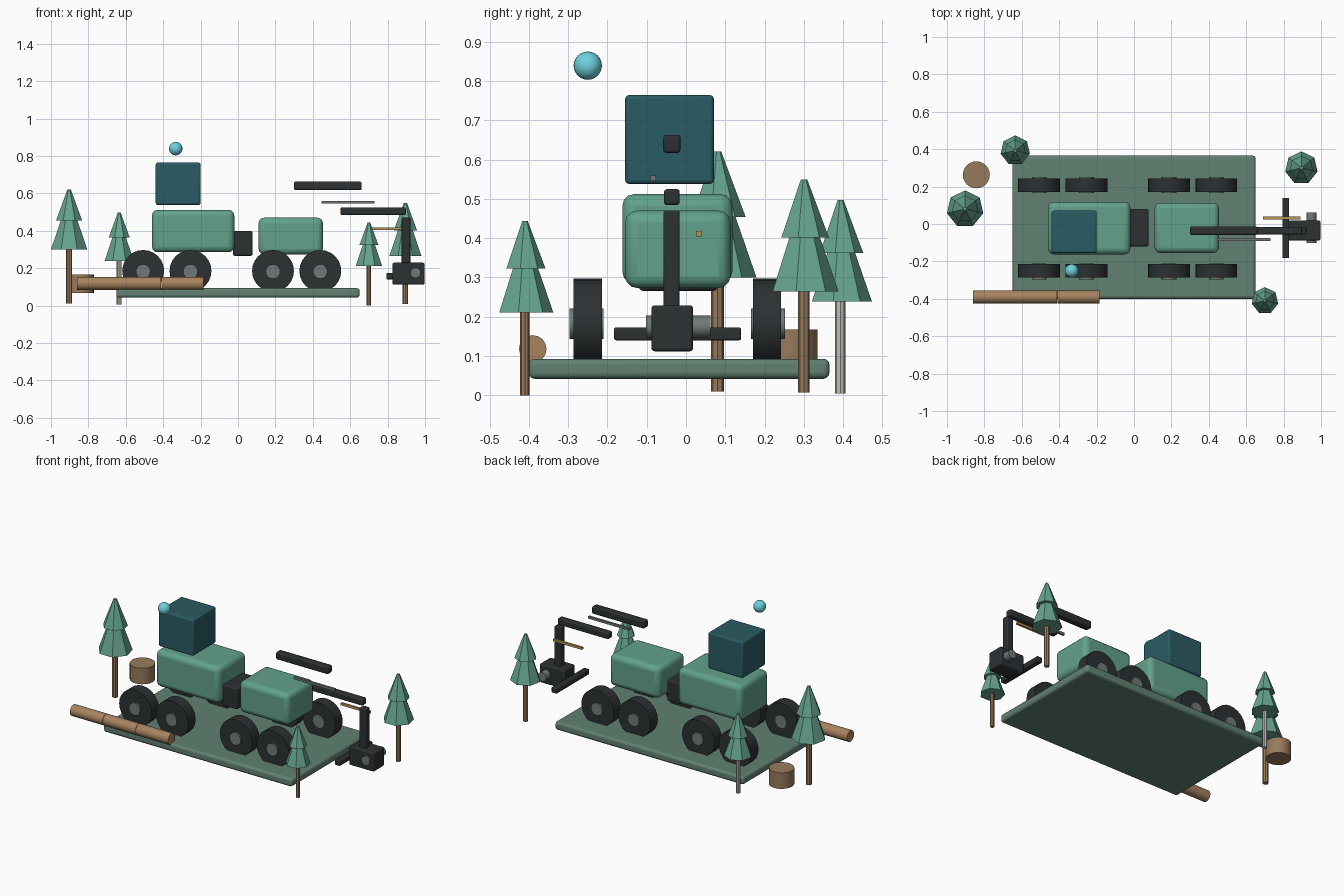
import bpy
from math import pi, radians

if "Cube" in bpy.data.objects:
    bpy.data.objects.remove(bpy.data.objects["Cube"])


def mat(name, r, g, b):
    m = bpy.data.materials.new(name)
    m.diffuse_color = tuple((c / 255) ** 2.2 for c in (r, g, b)) + (1,)
    m.use_nodes = True
    m.node_tree.nodes["Principled BSDF"].inputs["Base Color"].default_value = m.diffuse_color
    return m


GREEN = mat("paint_green", 98, 160, 139)
MOSS = mat("moss", 97, 128, 113)
TEAL = mat("cab_glass", 46, 91, 99)
DARK = mat("dark_metal", 48, 52, 54)
STEEL = mat("steel", 112, 120, 120)
BRASS = mat("brass", 176, 150, 88)
LEAF = mat("needles", 102, 163, 143)
BARK = mat("bark", 150, 122, 92)
LOG = mat("log_wood", 166, 130, 95)
BIRCH = mat("pale_bark", 190, 188, 180)
CYAN = mat("beacon_blue", 110, 208, 222)

AXIS_Y = -0.022  # centre line of the machine


def finish(name, m, smooth=True):
    o = bpy.context.object
    o.name = name
    o.data.materials.append(m)
    if smooth:
        bpy.ops.object.shade_smooth_by_angle(angle=radians(35))
    return o


def box(name, m, x, y, z, bevel=0.0, segments=3):
    """Box from (min, max) ranges, with rounded edges."""
    bpy.ops.mesh.primitive_cube_add(
        size=1, location=[(a + b) / 2 for a, b in (x, y, z)])
    o = bpy.context.object
    o.scale = [b - a for a, b in (x, y, z)]
    bpy.ops.object.transform_apply(location=False, rotation=False, scale=True)
    if bevel:
        mod = o.modifiers.new("round", 'BEVEL')
        mod.width, mod.segments = bevel, segments
    return finish(name, m, bool(bevel))


def cyl(name, m, loc, r, length, axis='Z', sides=24):
    rot = {'X': (0, pi / 2, 0), 'Y': (pi / 2, 0, 0), 'Z': (0, 0, 0)}[axis]
    bpy.ops.mesh.primitive_cylinder_add(
        vertices=sides, radius=r, depth=length, location=loc, rotation=rot)
    return finish(name, m)


def tree(name, x, y, z0, h, trunk):
    cyl(name + "_trunk", trunk, (x, y, z0 + 0.25 * h), 0.027 * h, 0.5 * h, sides=8)
    for part, r, lo, hi in (("lower", 0.163, 0.475, 0.9), ("upper", 0.118, 0.727, 1.0)):
        bpy.ops.mesh.primitive_cone_add(
            vertices=7, radius1=r * h, radius2=0.016 * h, depth=(hi - lo) * h,
            location=(x, y, z0 + (lo + hi) / 2 * h))
        finish(f"{name}_{part}_branches", LEAF, False)


# Forest floor slab
box("ground_slab", MOSS, (-0.65, 0.65), (-0.40, 0.365), (0.042, 0.093), 0.015)

# Articulated body and cab
box("rear_body", GREEN, (-0.46, -0.02), (-0.162, 0.118), (0.285, 0.512), 0.03)
box("front_body", GREEN, (0.11, 0.454), (-0.155, 0.113), (0.273, 0.47), 0.03)
box("joint", DARK, (-0.027, 0.078), (-0.12, 0.08), (0.266, 0.398), 0.01)
box("cab", TEAL, (-0.44, -0.20), (-0.155, 0.071), (0.538, 0.764), 0.01)

# Beacon
bpy.ops.mesh.primitive_uv_sphere_add(
    segments=24, ring_count=12, radius=0.036, location=(-0.333, -0.25, 0.839))
finish("beacon", CYAN)

# Wheels with hubs
for i, x in enumerate((-0.507, -0.254, 0.187, 0.44)):
    for side in (-1, 1):
        y = AXIS_Y + side * 0.228
        cyl(f"wheel_{i}_{side}", DARK, (x, y, 0.185), 0.112, 0.072, 'Y')
        cyl(f"hub_{i}_{side}", STEEL, (x, y + side * 0.003, 0.182), 0.039, 0.086, 'Y', 16)

# Crane boom, arm and hydraulic rods
box("boom", DARK, (0.30, 0.66), (-0.058, -0.014), (0.617, 0.663), 0.008)
box("arm", DARK, (0.547, 0.897), (-0.056, -0.016), (0.484, 0.525), 0.008)
box("arm_drop", DARK, (0.875, 0.921), (-0.057, -0.016), (0.22, 0.47), 0.006)
box("boom_rod", STEEL, (0.447, 0.729), (-0.09, -0.076), (0.545, 0.559))
box("hose", BRASS, (0.69, 0.89), (0.025, 0.039), (0.404, 0.418))

# Harvester head
box("head", DARK, (0.826, 0.997), (-0.088, 0.018), (0.112, 0.229), 0.008)
box("grapple_bar", DARK, (0.793, 0.83), (-0.183, 0.14), (0.14, 0.173), 0.005)
cyl("feed_roller", STEEL, (0.949, -0.02, 0.175), 0.028, 0.164, 'Y', 16)

# Log cut in three, and stump
for i in range(3):
    cyl(f"log_{i}", LOG, (-0.749 + i * 0.226, -0.39, 0.118), 0.035, 0.224, 'X', 16)
cyl("stump", BARK, (-0.843, 0.263, 0.117), 0.072, 0.10)

# Trees
tree("tree_left", -0.903, 0.08, 0.01, 0.61, BARK)
tree("tree_pale", -0.635, 0.393, 0.005, 0.492, BIRCH)
tree("tree_right", 0.895, 0.30, 0.007, 0.542, BARK)
tree("tree_front", 0.70, -0.41, 0.0, 0.444, BARK)
